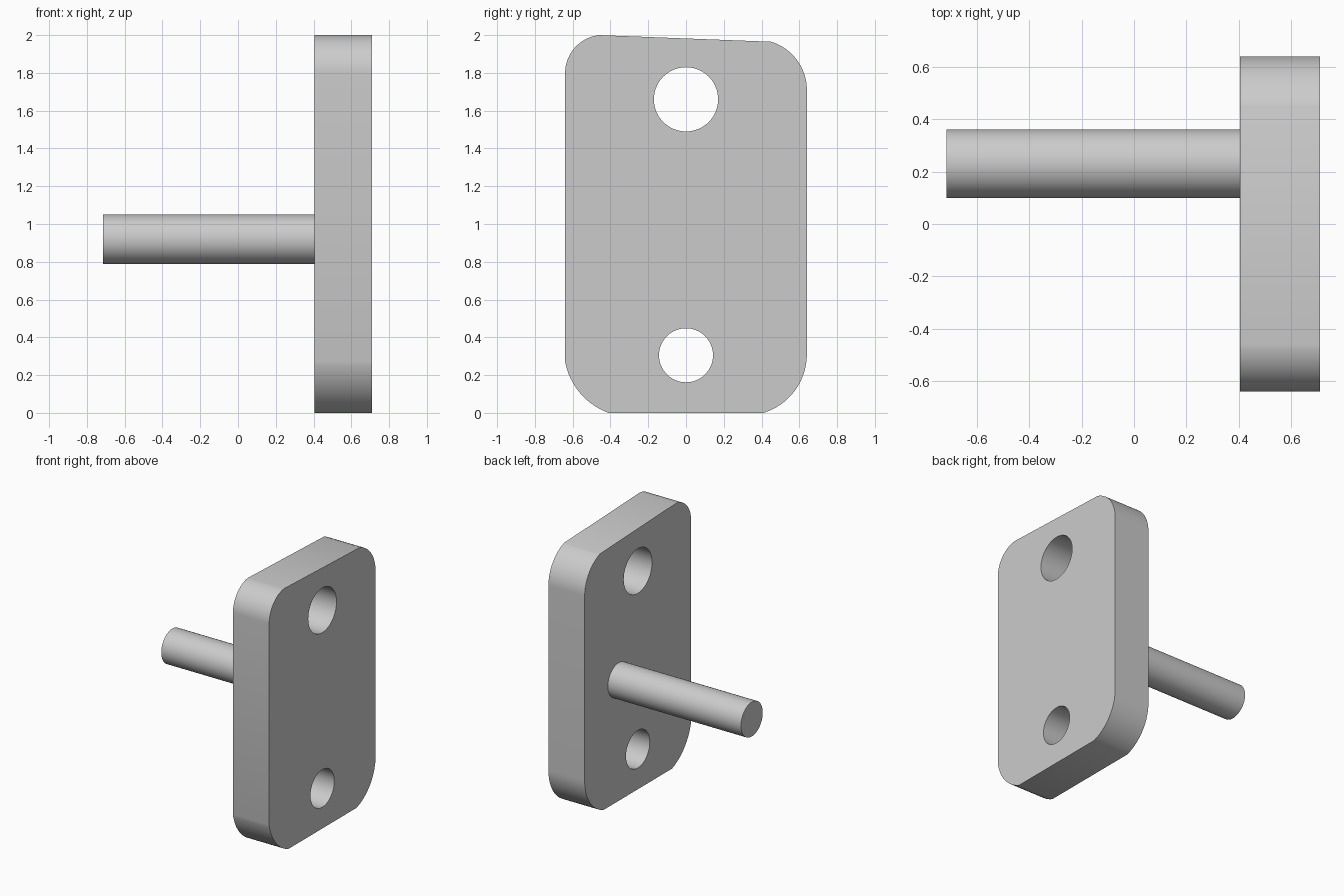
import bpy, bmesh, math
from mathutils import Vector, Matrix

cube = bpy.data.objects.get("Cube")
if cube:
    bpy.data.objects.remove(cube, do_unlink=True)

grey = bpy.data.materials.new("plain_grey")
grey.use_nodes = True
colour = (0.6, 0.6, 0.6, 1)
grey.diffuse_color = colour
grey.node_tree.nodes["Principled BSDF"].inputs["Base Color"].default_value = colour

BACK, FACE, PIN_END = 0.405, 0.71, -0.715


def arc(a, b, radius, steps=16):
    """Counter-clockwise short arc from a to b, in (y, z)."""
    a, b = Vector(a), Vector(b)
    chord = b - a
    rise = math.sqrt(radius ** 2 - (chord.length / 2) ** 2)
    centre = (a + b) / 2 + Vector((-chord.y, chord.x)).normalized() * rise
    sweep = 2 * math.asin(chord.length / 2 / radius)
    return [centre + Matrix.Rotation(sweep * i / steps, 2) @ (a - centre)
            for i in range(steps + 1)]


def circle(y, z, radius, steps=64):
    return [Vector((y + radius * math.cos(t), z + radius * math.sin(t)))
            for t in (math.tau * i / steps for i in range(steps))]


def prism(name, outline, x0, x1):
    """Extrude a (y, z) outline along x."""
    bm = bmesh.new()
    face = bm.faces.new([bm.verts.new((x0, p.x, p.y)) for p in outline])
    new = bmesh.ops.extrude_face_region(bm, geom=[face])["geom"]
    bmesh.ops.translate(bm, vec=(x1 - x0, 0, 0),
                        verts=[v for v in new if isinstance(v, bmesh.types.BMVert)])
    bmesh.ops.recalc_face_normals(bm, faces=bm.faces)
    mesh = bpy.data.meshes.new(name)
    bm.to_mesh(mesh)
    bm.free()
    mesh.materials.append(grey)
    obj = bpy.data.objects.new(name, mesh)
    bpy.context.collection.objects.link(obj)
    return obj


# Mounting plate with four differing rounded corners and a sloping top
outline = (arc((0.41, 0), (0.64, 0.31), 0.325)
           + arc((0.64, 1.71), (0.45, 1.965), 0.267)
           + arc((-0.46, 2), (-0.64, 1.80), 0.202)
           + arc((-0.64, 0.27), (-0.41, 0), 0.36))
plate = prism("mounting_plate", outline, BACK, FACE)

# Two through holes
for name, z, radius in (("upper_hole_cutter", 1.66, 0.17),
                        ("lower_hole_cutter", 0.305, 0.143)):
    cutter = prism(name, circle(0, z, radius), BACK - 0.1, FACE + 0.1)
    cutter.hide_render = True
    cutter.hide_set(True)
    cut = plate.modifiers.new(name, "BOOLEAN")
    cut.operation = "DIFFERENCE"
    cut.solver = "EXACT"
    cut.object = cutter

# Bake the holes so that the rims can be marked sharp
bpy.context.view_layer.update()
baked = bpy.data.meshes.new_from_object(
    plate.evaluated_get(bpy.context.evaluated_depsgraph_get()))
plate.modifiers.clear()
plate.data = baked
for name in ("upper_hole_cutter", "lower_hole_cutter"):
    bpy.data.objects.remove(bpy.data.objects[name], do_unlink=True)

# Off-centre pin
pin = prism("pin", circle(0.23, 0.92, 0.131), PIN_END, BACK)

for obj in (plate, pin):
    bpy.ops.object.select_all(action="DESELECT")
    obj.select_set(True)
    bpy.context.view_layer.objects.active = obj
    bpy.ops.object.shade_smooth_by_angle(angle=math.radians(25))
